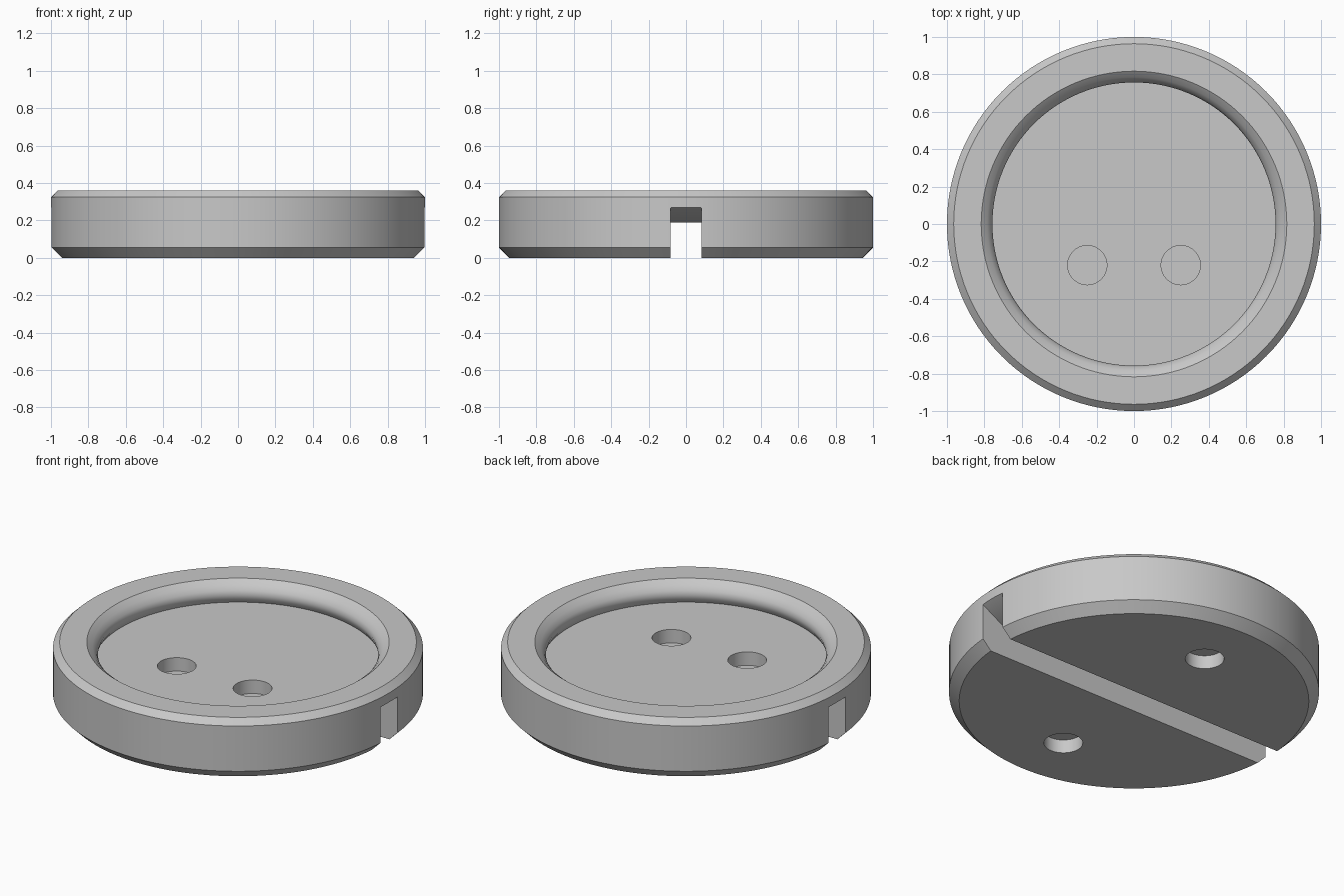
import bpy, bmesh, math
from mathutils import Matrix, Vector

old = bpy.data.objects.get("Cube")
if old:
    bpy.data.objects.remove(old, do_unlink=True)

SEGMENTS = 128
SLOT_HALF = 0.082

grey = bpy.data.materials.new("light_grey")
grey.use_nodes = True
grey.diffuse_color = (0.58, 0.58, 0.58, 1)
grey.node_tree.nodes["Principled BSDF"].inputs["Base Color"].default_value = (0.58, 0.58, 0.58, 1)


def add_object(name, bm):
    bmesh.ops.recalc_face_normals(bm, faces=bm.faces)
    mesh = bpy.data.meshes.new(name)
    bm.to_mesh(mesh)
    bm.free()
    mesh.materials.append(grey)
    obj = bpy.data.objects.new(name, mesh)
    bpy.context.collection.objects.link(obj)
    return obj


def lathe(name, profile):
    """Spin (radius, z) points about z and cap both ends."""
    bm = bmesh.new()
    rings = []
    for r, z in profile:
        angles = [math.tau * i / SEGMENTS for i in range(SEGMENTS)]
        rings.append([bm.verts.new((r * math.cos(a), r * math.sin(a), z)) for a in angles])
    for low, high in zip(rings, rings[1:]):
        for i in range(SEGMENTS):
            j = (i + 1) % SEGMENTS
            bm.faces.new((low[i], low[j], high[j], high[i]))
    bm.faces.new(rings[0])
    bm.faces.new(rings[-1])
    return add_object(name, bm)


def pin(name, x, y, z0, z1, radius=0.105):
    bm = bmesh.new()
    bmesh.ops.create_cone(bm, cap_ends=True, segments=64, radius1=radius, radius2=radius,
                          depth=z1 - z0, matrix=Matrix.Translation((x, y, (z0 + z1) / 2)))
    return add_object(name, bm)


def channel(name, outline):
    """Extrude an (x, z) outline across the slot width."""
    bm = bmesh.new()
    face = bm.faces.new([bm.verts.new((x, -SLOT_HALF, z)) for x, z in outline])
    side = bmesh.ops.extrude_face_region(bm, geom=[face])["geom"]
    verts = [v for v in side if isinstance(v, bmesh.types.BMVert)]
    bmesh.ops.translate(bm, verts=verts, vec=Vector((0, 2 * SLOT_HALF, 0)))
    return add_object(name, bm)


# Round body: chamfered outside, dish with a rounded snap lip inside
body = lathe("round_base", [
    (0.945, 0), (1, 0.055), (1, 0.325), (0.964, 0.36),
    (0.817, 0.36), (0.785, 0.335), (0.765, 0.31), (0.757, 0.285),
    (0.763, 0.26), (0.778, 0.235),
])

# Cable slot along x with a ramp at each end
half = [(1.1, -0.1), (1.1, 0.327), (0.86, 0.19)]
cutters = [channel("slot_cutter", half + [(-x, z) for x, z in reversed(half)])]

# Blind holes in the dish floor and in the underside
for s in (-1, 1):
    cutters.append(pin("dish_hole_cutter", s * 0.25, -0.22, 0.155, 0.4))
    cutters.append(pin("underside_hole_cutter", 0, s * 0.594, -0.1, 0.08))

for cutter in cutters:
    cutter.hide_render = True
    mod = body.modifiers.new(cutter.name, 'BOOLEAN')
    mod.operation = 'DIFFERENCE'
    mod.solver = 'EXACT'
    mod.object = cutter

# Bake the cuts and drop the cutters
bpy.ops.object.select_all(action='DESELECT')
bpy.context.view_layer.objects.active = body
body.select_set(True)
for mod in list(body.modifiers):
    bpy.ops.object.modifier_apply(modifier=mod.name)
for cutter in cutters:
    bpy.data.objects.remove(cutter, do_unlink=True)
bpy.ops.object.shade_smooth_by_angle(angle=math.radians(35))
